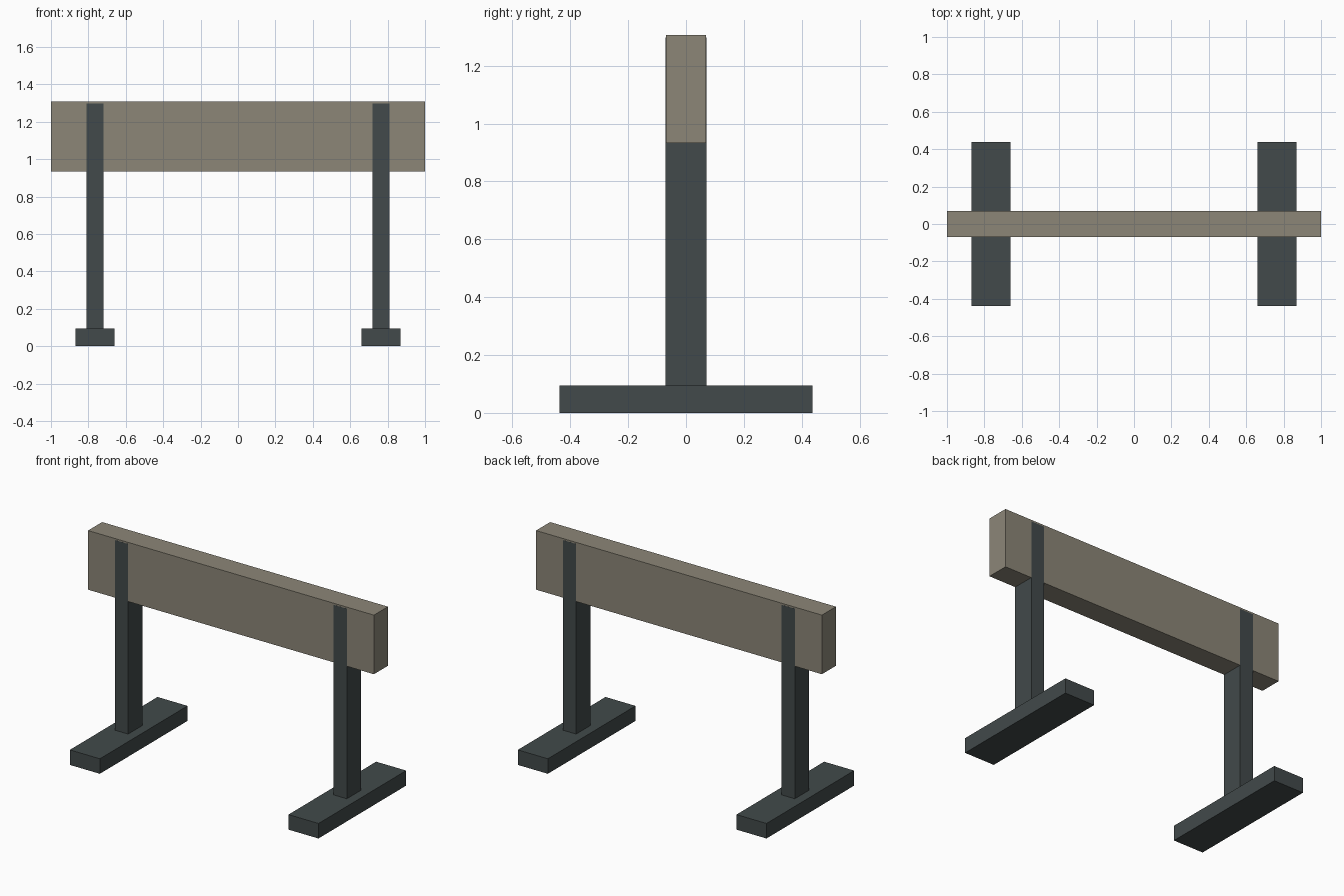
import bpy

if "Cube" in bpy.data.objects:
    bpy.data.objects.remove(bpy.data.objects["Cube"])


def material(name, rgb):
    mat = bpy.data.materials.new(name)
    mat.diffuse_color = (*rgb, 1.0)
    mat.use_nodes = True
    mat.node_tree.nodes["Principled BSDF"].inputs["Base Color"].default_value = mat.diffuse_color
    return mat


def box(name, center, size, mat):
    bpy.ops.mesh.primitive_cube_add(size=1, location=center)
    ob = bpy.context.object
    ob.name = name
    ob.scale = size
    bpy.ops.object.transform_apply(location=False, rotation=False, scale=True)
    ob.data.materials.append(mat)
    return ob


wood = material("weathered_wood", (0.262, 0.240, 0.187))
steel = material("dark_steel", (0.054, 0.068, 0.069))

# Wide crossboard
box("crossboard", (0, 0, 1.12), (2.0, 0.14, 0.374), wood)

# Upright posts (a hair proud of the board faces) and long feet
for side, x in (("left", -0.765), ("right", 0.765)):
    box(side + "_post", (x, 0, 0.696), (0.092, 0.1412, 1.202), steel)
    box(side + "_foot", (x, 0, 0.0475), (0.21, 0.876, 0.095), steel)
